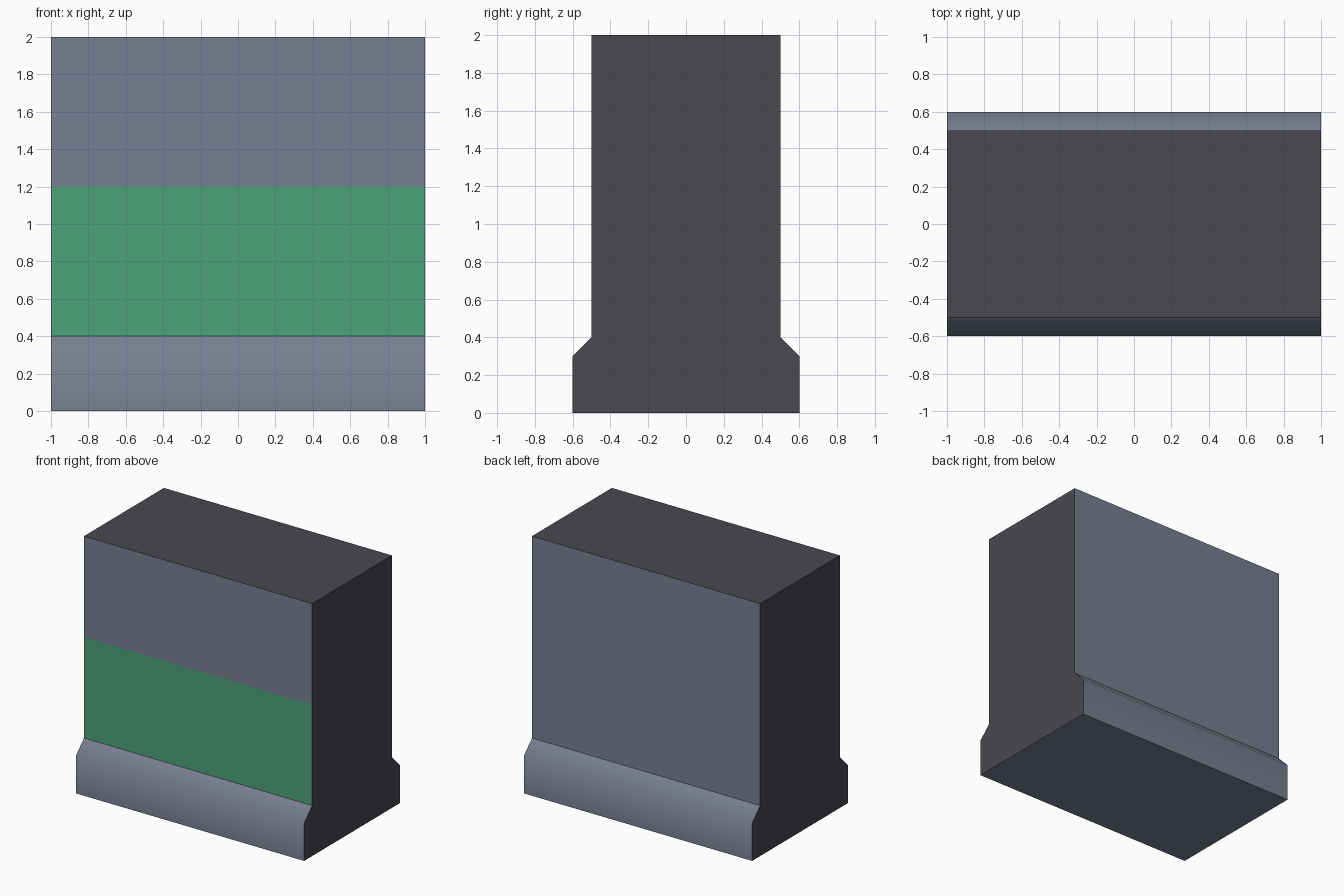
import bpy, bmesh

if "Cube" in bpy.data.objects:
    bpy.data.objects.remove(bpy.data.objects["Cube"])


def srgb(*rgb):
    lin = [(c / 255 / 12.92) if c < 11 else ((c / 255 + 0.055) / 1.055) ** 2.4 for c in rgb]
    return (*lin, 1.0)


def material(name, *rgb):
    m = bpy.data.materials.new(name)
    m.diffuse_color = srgb(*rgb)
    m.use_nodes = True
    m.node_tree.nodes["Principled BSDF"].inputs["Base Color"].default_value = m.diffuse_color
    return m


# Right half of the cross-section (y, z), mirrored to the left
half = [(0.6, 0.0), (0.6, 0.3), (0.5, 0.4), (0.5, 2.0)]
profile = half + [(-y, z) for y, z in reversed(half)]

# Extrude the profile along x
bm = bmesh.new()
face = bm.faces.new([bm.verts.new((-1, y, z)) for y, z in profile])
ret = bmesh.ops.extrude_face_region(bm, geom=[face], use_keep_orig=True)
bmesh.ops.translate(bm, vec=(2, 0, 0),
                    verts=[v for v in ret["geom"] if isinstance(v, bmesh.types.BMVert)])

# Cut the body at the painted band's upper edge
bmesh.ops.bisect_plane(bm, geom=bm.verts[:] + bm.edges[:] + bm.faces[:],
                       plane_co=(0, 0, 1.2), plane_no=(0, 0, 1))
bmesh.ops.recalc_face_normals(bm, faces=bm.faces)
bm.normal_update()

# Dark ends and top, green band on the front, grey elsewhere
for f in bm.faces:
    n, z = f.normal, f.calc_center_median().z
    f.smooth = True
    if abs(n.x) > 0.9 or n.z > 0.9:
        f.material_index = 1
    elif n.y < -0.9 and 0.4 < z < 1.2:
        f.material_index = 2

# Only the plinth's bevel blends smoothly into its side
for e in bm.edges:
    e.smooth = all(abs(v.co.z - 0.3) < 1e-4 for v in e.verts)

mesh = bpy.data.meshes.new("wall_block")
bm.to_mesh(mesh)
bm.free()
for m in (material("blue grey", 121, 127, 146),
          material("charcoal", 72, 72, 79),
          material("green", 75, 163, 123)):
    mesh.materials.append(m)
bpy.context.collection.objects.link(bpy.data.objects.new("wall_block", mesh))
